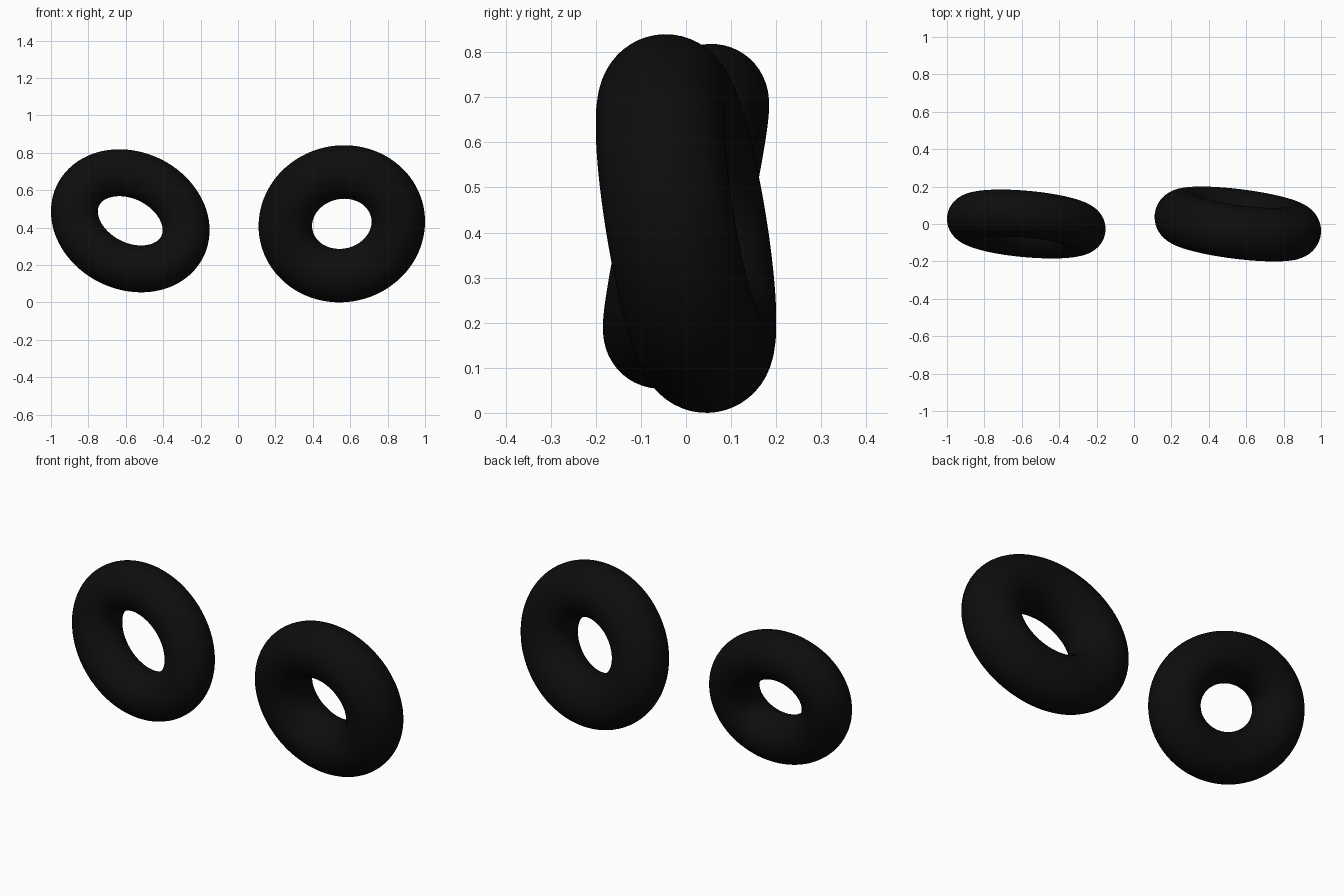
import bpy, bmesh, math
from mathutils import Vector

if "Cube" in bpy.data.objects:
    bpy.data.objects.remove(bpy.data.objects["Cube"])

black = bpy.data.materials.new("soft_black")
black.diffuse_color = (0.004, 0.004, 0.004, 1)
black.use_nodes = True
black.node_tree.nodes["Principled BSDF"].inputs["Base Color"].default_value = black.diffuse_color


def ring(name, centre, half_x, half_z, skew, slope_x, slope_z, tube, n=128, m=48):
    """Round tube swept along a tilted ellipse lying in the plane y = slope_x*x + slope_z*z."""
    normal = Vector((-slope_x, 1, -slope_z)).normalized()
    shear = skew / half_x
    rise = math.sqrt(half_z ** 2 - shear ** 2)

    def flat(x, z):
        return Vector((x, slope_x * x + slope_z * z, z))

    bm = bmesh.new()
    loops = []
    for i in range(n):
        t = 2 * math.pi * i / n
        c, s = math.cos(t), math.sin(t)
        point = flat(half_x * c, shear * c + rise * s)
        tangent = flat(-half_x * s, -shear * s + rise * c).normalized()
        outward = tangent.cross(normal)
        loop = []
        for j in range(m):
            u = 2 * math.pi * j / m
            loop.append(bm.verts.new(point + tube * (math.cos(u) * outward + math.sin(u) * normal)))
        loops.append(loop)
    for i in range(n):
        p, q = loops[i], loops[(i + 1) % n]
        for j in range(m):
            k = (j + 1) % m
            bm.faces.new((p[j], q[j], q[k], p[k])).smooth = True
    bmesh.ops.recalc_face_normals(bm, faces=bm.faces)
    mesh = bpy.data.meshes.new(name)
    bm.to_mesh(mesh)
    bm.free()
    mesh.materials.append(black)
    obj = bpy.data.objects.new(name, mesh)
    obj.location = centre
    bpy.context.collection.objects.link(obj)


# Two separate, slightly oval rings, each leaning its own way
ring("left_ring", (-0.576, 0.0, 0.436), 0.2985, 0.257, -0.015, -0.055, 0.208, 0.1255)
ring("right_ring", (0.555, 0.0, 0.42), 0.302, 0.277, 0.0035, -0.117, -0.158, 0.143)
